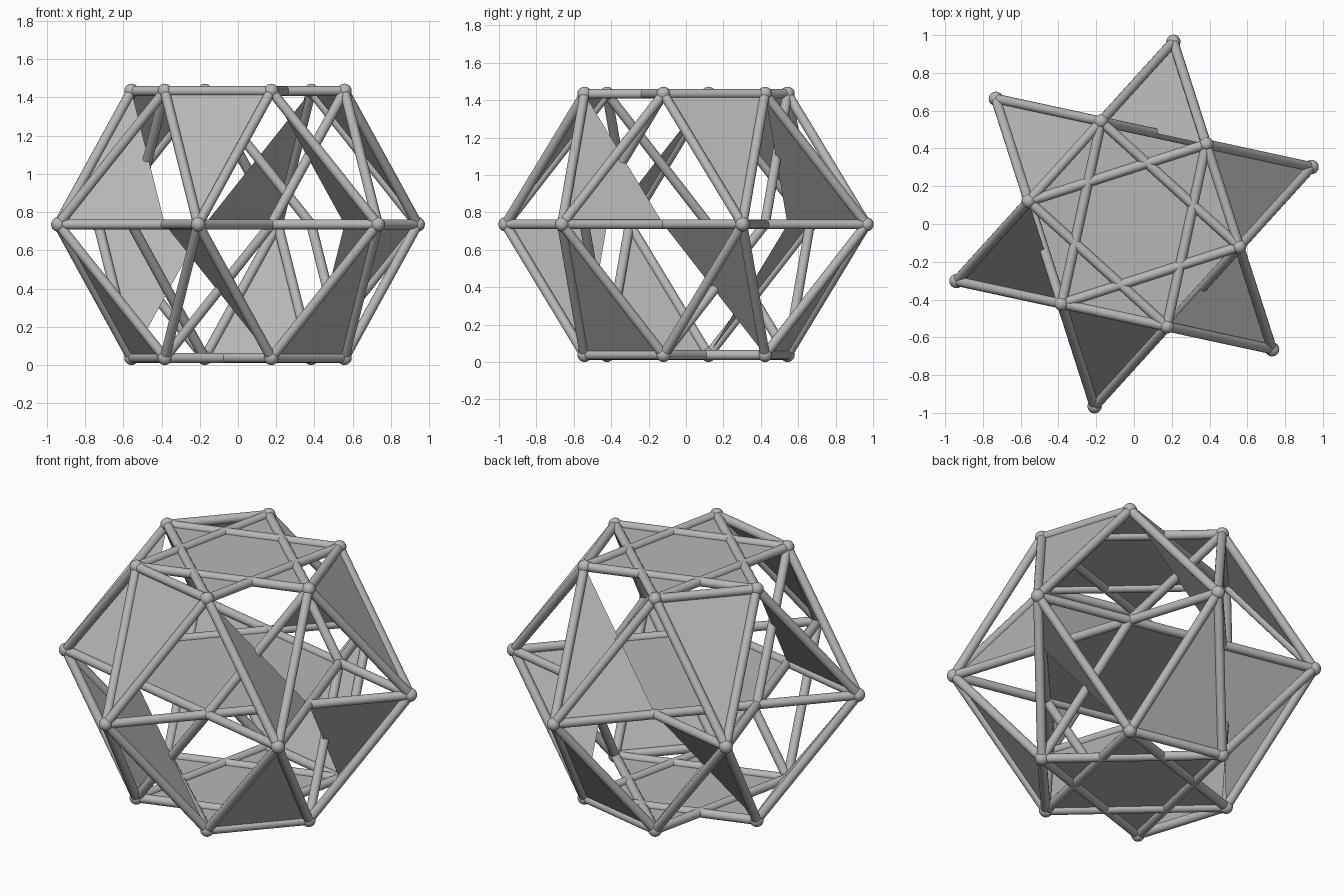
import bpy
import bmesh
from math import sin, cos, radians
from mathutils import Vector, Matrix

cube = bpy.data.objects.get("Cube")
if cube:
    bpy.data.objects.remove(cube)

RING = 0.57                 # radius of the upper and lower vertex rings
TIP = RING * 3 ** 0.5       # radius of the middle star tips
RISE = 0.698                # layer spacing
BALL, ROD = 0.038, 0.026
MID = RISE + BALL
START = 17.8                # bearing of the first star tip

grey = bpy.data.materials.new("light_grey")
grey.use_nodes = True
colour = (0.47, 0.47, 0.47, 1)
grey.diffuse_color = colour
grey.node_tree.nodes["Principled BSDF"].inputs["Base Color"].default_value = colour


def polar(radius, angle, level=0):
    a = radians(angle)
    return Vector((radius * cos(a), radius * sin(a), MID + level * RISE))


def ring(angle, level):
    return polar(RING, angle, level)


def finish(name, bm, smooth=True):
    mesh = bpy.data.meshes.new(name)
    bm.to_mesh(mesh)
    bm.free()
    mesh.materials.append(grey)
    obj = bpy.data.objects.new(name, mesh)
    bpy.context.collection.objects.link(obj)
    if smooth:
        bpy.ops.object.select_all(action="DESELECT")
        obj.select_set(True)
        bpy.context.view_layer.objects.active = obj
        bpy.ops.object.shade_smooth_by_angle()


def rods(name, pairs):
    bm = bmesh.new()
    for a, b in pairs:
        d = b - a
        turn = d.to_track_quat("Z", "Y").to_matrix().to_4x4()
        bmesh.ops.create_cone(bm, cap_ends=True, segments=16, radius1=ROD,
                              radius2=ROD, depth=d.length,
                              matrix=Matrix.Translation((a + b) / 2) @ turn)
    finish(name, bm)


def balls(name, points):
    bm = bmesh.new()
    for p in points:
        bmesh.ops.create_uvsphere(bm, u_segments=16, v_segments=10, radius=BALL,
                                  matrix=Matrix.Translation(p))
    finish(name, bm)


def panels(name, polygons):
    bm = bmesh.new()
    for points in polygons:
        bm.faces.new([bm.verts.new(p) for p in points])
    finish(name, bm, smooth=False)


tips = [START + 60 * i for i in range(6)]
corners = [t + 30 for t in tips]

# Joint balls on the star tips and both rings
balls("middle_joints", [polar(TIP, t) for t in tips])
balls("upper_joints", [ring(c, 1) for c in corners])
balls("lower_joints", [ring(c, -1) for c in corners])

# Six-pointed star frames on the three levels
rods("middle_star_frame", [(polar(TIP, t), polar(TIP, t + 120)) for t in tips])
for name, level in (("upper", 1), ("lower", -1)):
    rods(name + "_star_frame", [(ring(c, level), ring(c + 120, level)) for c in corners])

# Sloping struts, side panels and inner braces; alternate tips are turned over
struts, edges, braces, outer, inner = [], [], [], [], []
for i, t in enumerate(tips):
    side = 1 if i % 2 == 0 else -1
    tip = polar(TIP, t)
    struts += [(tip, ring(t + s * 30, level)) for s in (-1, 1) for level in (-1, 1)]
    left, right = ring(t - 30, side), ring(t + 30, side)
    edges.append((left, right))
    outer.append((tip, right, left) if side > 0 else (tip, left, right))
    near, far = t + side * 30, t - side * 30
    inner.append((tip, ring(near, -side), ring(far, 0)))
    braces.append((ring(far, -side), ring(near, 0)))
rods("sloping_struts", struts)
rods("ring_edge_rods", edges)
rods("inner_braces", braces)
panels("outer_panels", outer)
panels("inner_panels", inner)

# Horizontal panels
panels("middle_panel", [[ring(c, 0) for c in corners]])
for name, level in (("upper_panel", 1), ("lower_panel", -1)):
    star = []
    for c in corners:
        star += [ring(c, level), polar(RING / 3 ** 0.5, c + 30, level)]
    panels(name, [star])
